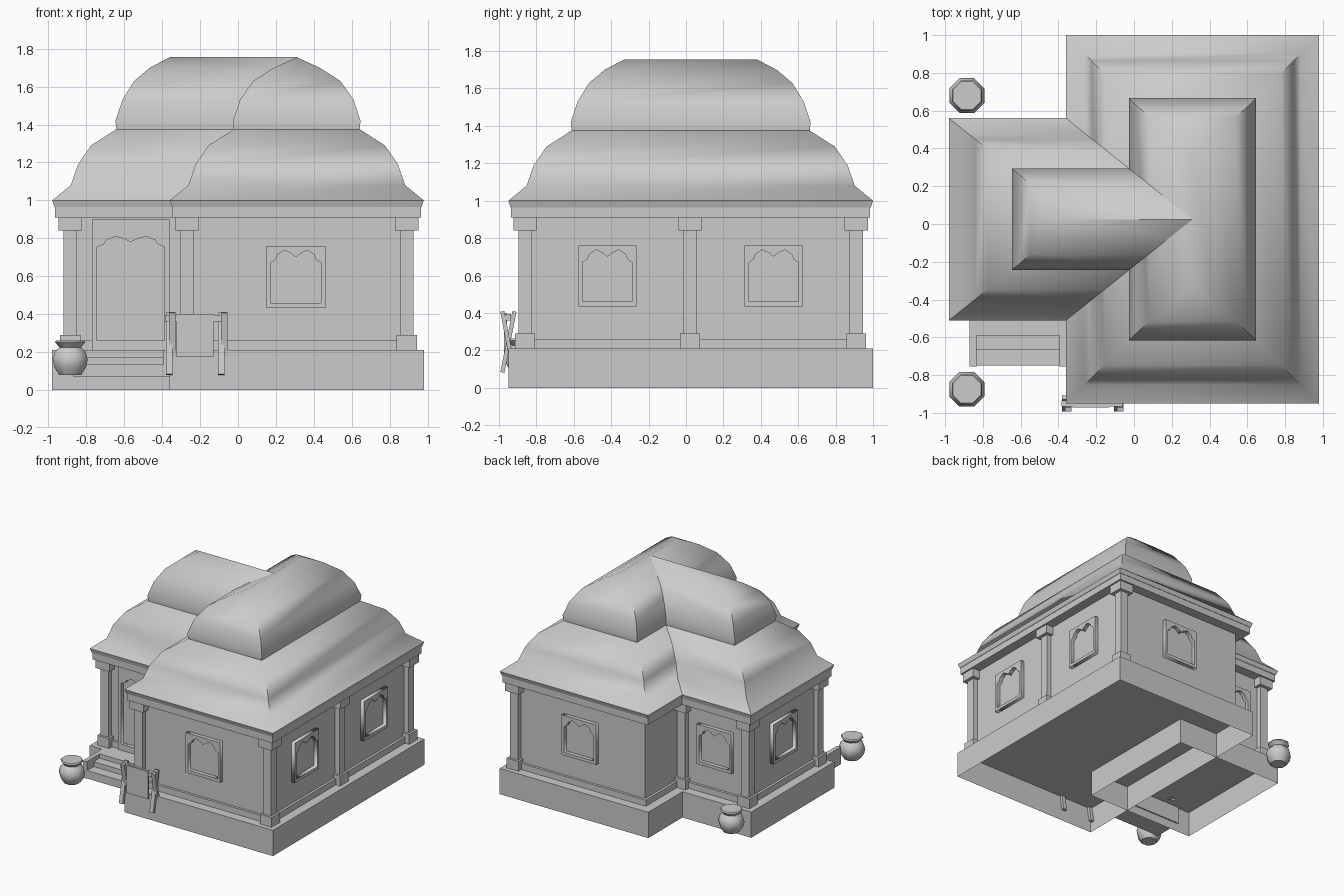
import bpy, bmesh, math
from mathutils import Vector

if "Cube" in bpy.data.objects:
    bpy.data.objects.remove(bpy.data.objects["Cube"])

MAIN = (-0.36, 0.98, -0.95, 1.0)
WING = (-0.98, 0.0, -0.51, 0.56)


def make(name, verts, faces, smooth=None):
    me = bpy.data.meshes.new(name)
    bm = bmesh.new()
    vs = [bm.verts.new(v) for v in verts]
    for f in faces:
        bm.faces.new([vs[i] for i in f])
    bmesh.ops.remove_doubles(bm, verts=bm.verts, dist=1e-5)
    bmesh.ops.recalc_face_normals(bm, faces=bm.faces)
    bm.to_mesh(me)
    bm.free()
    ob = bpy.data.objects.new(name, me)
    bpy.context.collection.objects.link(ob)
    if smooth:
        bpy.ops.object.select_all(action='DESELECT')
        bpy.context.view_layer.objects.active = ob
        ob.select_set(True)
        bpy.ops.object.shade_smooth_by_angle(angle=math.radians(smooth))
    return ob


def box(name, x0, x1, y0, y1, z0, z1, bottom=True):
    v = [(x, y, z) for z in (z0, z1) for x, y in ((x0, y0), (x1, y0), (x1, y1), (x0, y1))]
    f = [(4, 5, 6, 7)] + [(i, (i + 1) % 4, (i + 1) % 4 + 4, i + 4) for i in range(4)]
    return make(name, v, f + ([(3, 2, 1, 0)] if bottom else []))


def block(name, rect, inset, z0, z1, bottom=True):
    x0, x1, y0, y1 = rect
    xe = x1 - inset if rect is MAIN else x1
    return box(name, x0 + inset, xe, y0 + inset, y1 - inset, z0, z1, bottom)


# Plinth, walls, skirting and eave beam of both blocks
for part, rect in (("main", MAIN), ("wing", WING)):
    block(part + "_plinth", rect, 0, 0, 0.21, bottom=False)
    block(part + "_walls", rect, 0.095, 0.21, 0.92)
    block(part + "_skirting", rect, 0.075, 0.21, 0.26)
    block(part + "_eave_beam", rect, 0.015, 0.91, 0.965)

# Columns with base and capital
for x, y in ((0.89, -0.86), (0.89, 0.022), (0.89, 0.91), (-0.27, -0.86),
             (-0.885, -0.42), (-0.885, 0.47), (-0.31, 0.47)):
    for name, r, z0, z1 in (("column_base", 0.053, 0.21, 0.29), ("column_shaft", 0.036, 0.29, 0.84),
                            ("column_capital", 0.062, 0.84, 0.91)):
        box(name, x - r, x + r, y - r, y + r, z0, z1)

# Two-tier domed roof: inset across the span, inset at the hip end, height
PROFILE = [(0.012, 0.012, 0.965), (0, 0, 1.0), (0.098, 0.098, 1.08), (0.136, 0.136, 1.19),
           (0.205, 0.205, 1.29), (0.338, 0.338, 1.375), (0.334, 0.334, 1.42), (0.37, 0.37, 1.53),
           (0.44, 0.432, 1.63), (0.55, 0.515, 1.70), (0.67, 0.62, 1.755)]


def roof(name, rings, closed):
    v = [p for r in rings for p in r]
    n = 4
    f = [(k * n + i, k * n + (i + 1) % n, (k + 1) * n + (i + 1) % n, (k + 1) * n + i)
         for k in range(len(rings) - 1) for i in range(n if closed else n - 1)]
    if closed:
        f.append((3, 2, 1, 0))
    return make(name, v, f, 55)


x0, x1, y0, y1 = MAIN
roof("main_roof", [[(x0 + s, y0 + e, z), (x1 - s, y0 + e, z), (x1 - s, y1 - e, z), (x0 + s, y1 - e, z)]
                   for s, e, z in PROFILE], True)
wx, _, wy0, wy1 = WING
k = (wy1 - wy0) / 2 / 0.67
roof("wing_roof", [[(x0 + s, wy0 + s * k, z), (wx + e, wy0 + s * k, z), (wx + e, wy1 - s * k, z),
                    (x0 + s, wy1 - s * k, z)] for s, e, z in PROFILE], False)

# Window and door frames with a double-arched opening
ARCH = [(1, 0), (0.8, 0.25), (0.72, 0.65), (0.45, 1), (0.18, 0.75), (0, 0.45)]


def frame(name, x, y, turn, outer, opening):
    hw, b, t = outer
    w, ib, spring, top = opening
    right = [(w * a, spring + (top - spring) * h) for a, h in ARCH]
    hole = [(-w, ib), (w, ib)] + right + [(-a, h) for a, h in reversed(right[:-1])]
    cu = bpy.data.curves.new(name, 'CURVE')
    cu.dimensions = '2D'
    cu.fill_mode = 'BOTH'
    cu.extrude = 0.022
    for pts in ([(-hw, b), (hw, b), (hw, t), (-hw, t)], hole):
        sp = cu.splines.new('POLY')
        sp.points.add(len(pts) - 1)
        for p, c in zip(sp.points, pts):
            p.co = (c[0], c[1], 0, 1)
        sp.use_cyclic_u = True
    ob = bpy.data.objects.new(name, cu)
    ob.location = (x, y, 0)
    ob.rotation_euler = (math.pi / 2, 0, math.radians(turn))
    bpy.context.collection.objects.link(ob)
    bpy.ops.object.select_all(action='DESELECT')
    bpy.context.view_layer.objects.active = ob
    ob.select_set(True)
    bpy.ops.object.convert(target='MESH')


WINDOW = ((0.156, 0.435, 0.76), (0.134, 0.46, 0.67, 0.737))
for x, y, turn in ((0.305, -0.865, 0), (0.895, -0.42, 90), (0.895, 0.468, 90), (0.31, 0.915, 180),
                   (-0.6, 0.475, 180), (-0.895, 0.025, -90)):
    frame("window_frame", x, y, turn, *WINDOW)
frame("door_frame", -0.565, -0.425, 0, (0.205, 0.21, 0.9), (0.178, 0.26, 0.755, 0.81))

# Entrance steps between low cheek walls
box("step_landing", -0.87, -0.36, -0.59, -0.5, 0.07, 0.21)
box("upper_step", -0.836, -0.394, -0.665, -0.58, 0.07, 0.175)
box("lower_step", -0.836, -0.394, -0.75, -0.66, 0.07, 0.135)
for x in (-0.87, -0.395):
    box("step_cheek", x, x + 0.035, -0.755, -0.58, 0.07, 0.21)

# Octagonal clay pots
POT = [(0, 0.08), (0.064, 0.08), (0.09, 0.12), (0.1, 0.16), (0.088, 0.2), (0.062, 0.225),
       (0.086, 0.252), (0.08, 0.262), (0, 0.255)]
for y in (0.68, -0.875):
    v = [(-0.885 + r * math.cos(math.tau * (i + .5) / 8), y + r * math.sin(math.tau * (i + .5) / 8), z)
         for r, z in POT for i in range(8)]
    f = [(j * 8 + i, j * 8 + (i + 1) % 8, j * 8 + 8 + (i + 1) % 8, j * 8 + 8 + i)
         for j in range(1, len(POT) - 2) for i in range(8)]
    n = (len(POT) - 2) * 8
    make("pot", v, f + [tuple(range(8, 16)), tuple(range(n, n + 8))], 50)

# Trestle with crossed legs, rail and hanging cloth
for x in (-0.355, -0.08):
    for ya, yb, dx in ((-0.982, -0.917, -0.008), (-0.92, -0.982, 0.008)):
        leg = box("trestle_leg", -0.017, 0.017, -0.011, 0.011, -0.166, 0.166)
        leg.location = (x + dx, (ya + yb) / 2, 0.245)
        leg.rotation_euler = (-math.atan2(yb - ya, 0.33), 0, 0)
box("trestle_rail", -0.385, -0.06, -0.965, -0.935, 0.36, 0.395)
box("hanging_cloth", -0.325, -0.13, -0.972, -0.958, 0.175, 0.4)
